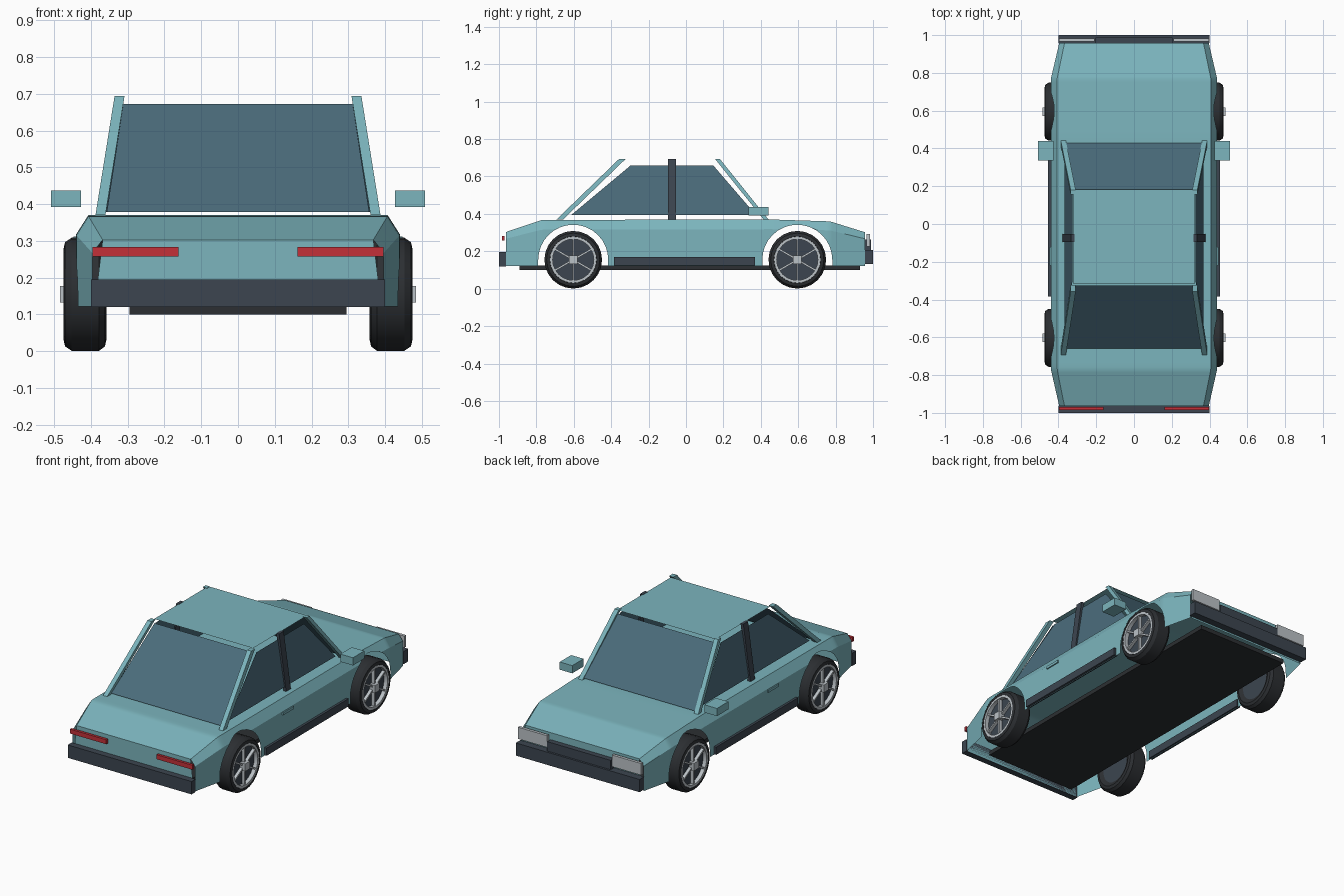
import bpy, math
from mathutils import Vector, Matrix

if "Cube" in bpy.data.objects:
    bpy.data.objects.remove(bpy.data.objects["Cube"])


def mat(name, rgb):
    m = bpy.data.materials.new(name)
    m.diffuse_color = (*rgb, 1)
    m.use_nodes = True
    m.node_tree.nodes["Principled BSDF"].inputs["Base Color"].default_value = m.diffuse_color
    return m


TEAL = mat("teal_paint", (0.20, 0.46, 0.51))
GLASS = mat("window_glass", (0.07, 0.15, 0.20))
DARK = mat("dark_trim", (0.045, 0.06, 0.08))
TYRE = mat("tyre_rubber", (0.025, 0.028, 0.032))
RED = mat("tail_red", (0.55, 0.03, 0.04))
PALE = mat("pale_metal", (0.50, 0.54, 0.57))


def mesh(name, verts, faces, m, smooth=False):
    me = bpy.data.meshes.new(name)
    me.from_pydata([tuple(v) for v in verts], [], faces)
    me.materials.append(m)
    o = bpy.data.objects.new(name, me)
    bpy.context.collection.objects.link(o)
    if smooth:
        bpy.ops.object.select_all(action='DESELECT')
        o.select_set(True)
        bpy.context.view_layer.objects.active = o
        bpy.ops.object.shade_smooth_by_angle(angle=math.radians(30))
    return o


BOX = [(0, 1, 3, 2), (4, 6, 7, 5), (0, 4, 5, 1), (2, 3, 7, 6), (0, 2, 6, 4), (1, 5, 7, 3)]


def box(name, xs, ys, zs, m):
    return mesh(name, [(x, y, z) for x in xs for y in ys for z in zs], BOX, m)


def beam(name, a, b, wx, wy, m):
    # slanted bar with level ends
    vs = [(p[0] + i * wx / 2, p[1] + j * wy / 2, p[2])
          for i in (-1, 1) for j in (-1, 1) for p in (a, b)]
    return mesh(name, vs, BOX, m)


def both(s, lo, hi):
    return sorted((s * lo, s * hi))


def lerp_table(y, table):
    for (a, va), (b, vb) in zip(table, table[1:]):
        if y <= b:
            return va + (vb - va) * (y - a) / (b - a)
    return table[-1][1]


# body shell: columns along y, with arches cut into the sides
Y0, Y1, R, AXLES, ZC = -0.963, 0.957, 0.187, (-0.603, 0.595), 0.155
deck_z = [(Y0, 0.303), (-0.77, 0.368), (0.46, 0.37), (0.77, 0.36), (Y1, 0.302)]
edge_z = [(Y0, 0.267), (-0.77, 0.316), (0.46, 0.318), (0.77, 0.312), (Y1, 0.267)]
deck_x = [(Y0, 0.368), (-0.77, 0.407), (0.77, 0.407), (Y1, 0.368)]
side_x = [(Y0, 0.396), (-0.77, 0.44), (0.77, 0.44), (Y1, 0.396)]
cols = [(y, 0.122) for y in (Y0, -0.2, 0.2, 0.46, Y1)]
for c in AXLES:
    cols += [(c - R - 0.0001, 0.122), (c + R + 0.0001, 0.122)]
    for i in range(17):
        t = math.pi * i / 16
        cols.append((c - R * math.cos(t), ZC + R * math.sin(t)))
cols = [c for c in cols if c != (0.46, 0.122)]
cols.sort()
verts, faces = [], []
for y, zb in cols:
    xd, zd, xs, ze = (lerp_table(y, t) for t in (deck_x, deck_z, side_x, edge_z))
    xe = xs
    if zb > ze:
        xe = xs + (xd - xs) * (zb - ze) / (zd - ze)
        ze = zb
    verts += [(-xs if zb < ze else -xe, y, zb), (-xe, y, ze), (-xd, y, zd),
              (xd, y, zd), (xe, y, ze), (xs if zb < ze else xe, y, zb)]
for k in range(len(cols) - 1):
    for j in range(5):
        a = k * 6 + j
        faces.append((a, a + 1, a + 7, a + 6))
mesh("body_shell", verts, faces, TEAL, True)
for name, y in (("rear_panel", Y0), ("nose_panel", Y1)):
    mesh(name, [(-0.39, y, 0.122), (0.39, y, 0.122), (0.368, y, 0.303), (-0.368, y, 0.303)],
         [(0, 1, 2, 3)], TEAL)

# roof and windows
mesh("roof", [(-0.32, -0.318, 0.692), (0.32, -0.318, 0.692), (0.32, 0.182, 0.692), (-0.32, 0.182, 0.692)],
     [(0, 1, 2, 3)], TEAL)
mesh("rear_window", [(-0.357, -0.66, 0.378), (0.357, -0.66, 0.378), (0.312, -0.325, 0.672), (-0.312, -0.325, 0.672)],
     [(0, 1, 2, 3)], GLASS)
mesh("windscreen", [(-0.36, 0.43, 0.378), (0.36, 0.43, 0.378), (0.312, 0.182, 0.672), (-0.312, 0.182, 0.672)],
     [(3, 2, 1, 0)], GLASS)

# floor, bumpers, grille
box("underbody", (-0.295, 0.295), (-0.89, 0.93), (0.10, 0.125), TYRE)
box("rear_bumper", (-0.4, 0.4), (-1.0, -0.963), (0.12, 0.195), DARK)
box("front_bumper", (-0.4, 0.4), (0.957, 1.0), (0.133, 0.207), DARK)
box("grille", (-0.205, 0.205), (0.957, 0.988), (0.207, 0.262), DARK)


def lathe(name, prof, cy, s, m, n=24, closed=False):
    # revolve (x, radius) points around the axle
    vs = [(s * x, cy + r * math.cos(2 * math.pi * i / n), ZC + r * math.sin(2 * math.pi * i / n))
          for i in range(n) for x, r in prof]
    p = len(prof)
    fs = [(i * p + j, i * p + (j + 1) % p, (i + 1) % n * p + (j + 1) % p, (i + 1) % n * p + j)
          for i in range(n) for j in range(p if closed else p - 1)]
    return mesh(name, vs, fs, m, True)


for s, side in ((-1, "left"), (1, "right")):
    # side glass and pillars
    mesh(side + "_side_window", [(s * 0.368, -0.615, 0.393), (s * 0.368, 0.375, 0.393),
                                 (s * 0.325, 0.145, 0.66), (s * 0.325, -0.295, 0.66)],
         [(0, 1, 2, 3)], GLASS)
    beam(side + "_rear_pillar", (s * 0.374, -0.675, 0.37), (s * 0.322, -0.34, 0.694), 0.027, 0.035, TEAL)
    beam(side + "_front_pillar", (s * 0.374, 0.428, 0.37), (s * 0.322, 0.168, 0.694), 0.027, 0.026, TEAL)
    beam(side + "_door_pillar", (s * 0.37, -0.075, 0.37), (s * 0.324, -0.075, 0.694), 0.018, 0.043, DARK)
    # side trim and lamps
    box(side + "_sill", both(s, 0.43, 0.454), (-0.385, 0.37), (0.125, 0.17), DARK)
    box(side + "_door_handle", both(s, 0.438, 0.447), (-0.22, -0.123), (0.297, 0.312), TEAL)
    box(side + "_mirror", both(s, 0.427, 0.508), (0.335, 0.44), (0.392, 0.437), TEAL)
    box(side + "_tail_lamp", both(s, 0.162, 0.396), (-0.985, -0.97), (0.257, 0.283), RED)
    box(side + "_head_lamp", both(s, 0.21, 0.398), (0.966, 0.983), (0.225, 0.293), PALE)
    # wheels
    for cy, end in zip(AXLES, ("rear", "front")):
        w = side + "_" + end
        lathe(w + "_tyre", [(0.37, 0.10), (0.358, 0.125), (0.362, 0.142), (0.378, 0.154), (0.452, 0.154),
                            (0.47, 0.142), (0.474, 0.125), (0.462, 0.118)], cy, s, TYRE)
        lathe(w + "_rim_disc", [(0.448, 0.12), (0.448, 0.001), (0.37, 0.001), (0.37, 0.102)], cy, s, DARK)
        lathe(w + "_rim_ring", [(0.45, 0.124), (0.473, 0.124), (0.473, 0.110), (0.45, 0.110)],
              cy, s, PALE, closed=True)
        for k in range(6):
            sp = box(w + "_spoke", both(s, 0.45, 0.468), (-0.005, 0.005), (0.015, 0.113), PALE)
            sp.matrix_world = Matrix.Translation((0, cy, ZC)) @ Matrix.Rotation(k * math.pi / 3, 4, 'X')
        box(w + "_hub", both(s, 0.45, 0.484), (cy - 0.022, cy + 0.022), (ZC - 0.022, ZC + 0.022), PALE)
